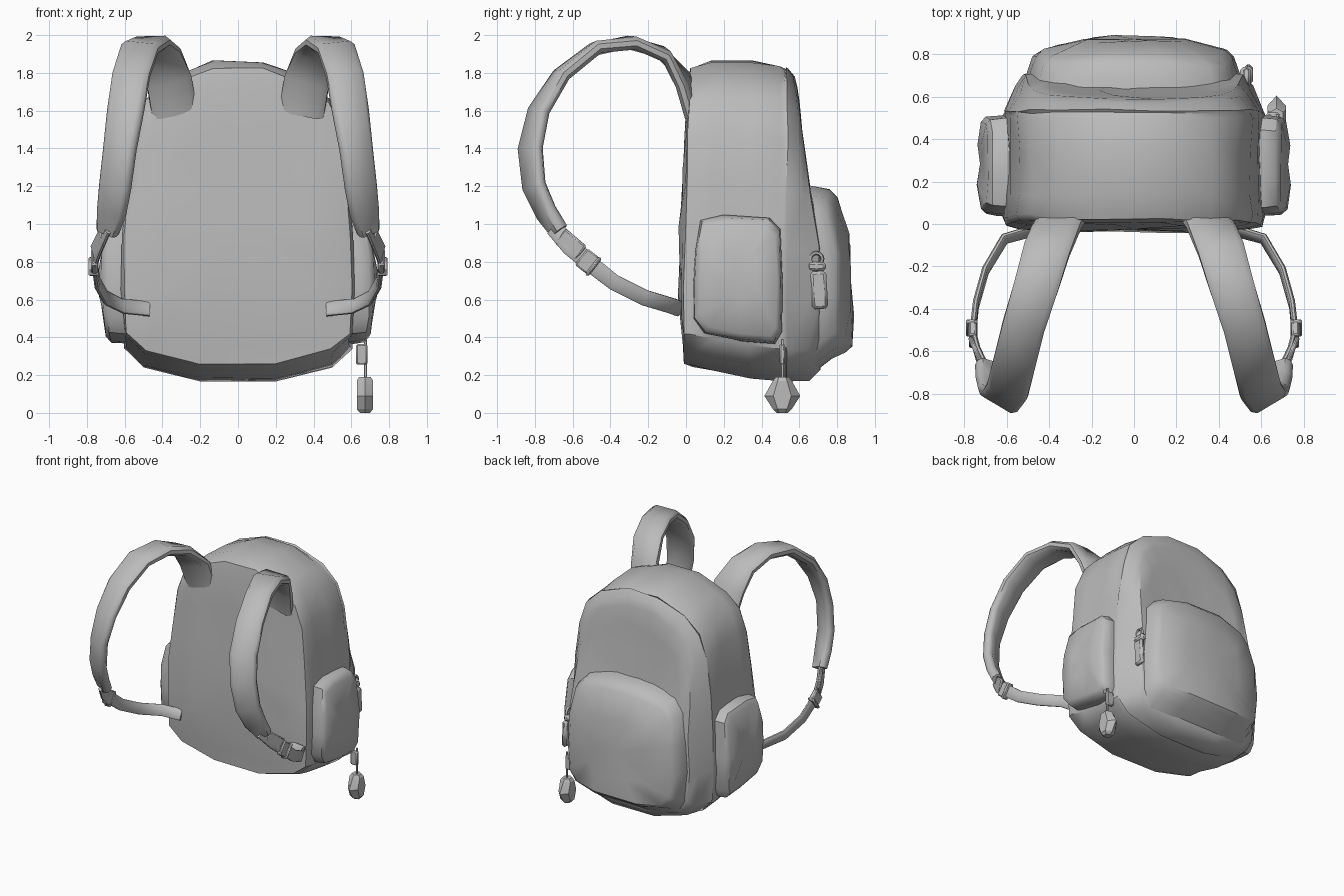
import bpy, bmesh, math, random
from mathutils import Vector, Matrix

random.seed(4)
cube = bpy.data.objects.get("Cube")
if cube:
    bpy.data.objects.remove(cube, do_unlink=True)

canvas = bpy.data.materials.new("canvas_grey")
canvas.use_nodes = True
canvas.diffuse_color = (0.5, 0.5, 0.5, 1)
canvas.node_tree.nodes["Principled BSDF"].inputs["Base Color"].default_value = (0.5, 0.5, 0.5, 1)


def finish(bm, name, angle=40):
    bmesh.ops.recalc_face_normals(bm, faces=bm.faces)
    mesh = bpy.data.meshes.new(name)
    bm.to_mesh(mesh)
    bm.free()
    mesh.materials.append(canvas)
    ob = bpy.data.objects.new(name, mesh)
    bpy.context.collection.objects.link(ob)
    bpy.ops.object.select_all(action="DESELECT")
    ob.select_set(True)
    bpy.context.view_layer.objects.active = ob
    bpy.ops.object.shade_smooth_by_angle(angle=math.radians(angle))
    return ob


def loft(name, rings, angle=40, crumple=0.0):
    """Skin closed rings of points and cap both ends."""
    bm = bmesh.new()
    rows = []
    for ring in rings:
        rows.append([bm.verts.new(Vector(p) + crumple * Vector(
            [random.uniform(-1, 1) for _ in range(3)])) for p in ring])
    n = len(rows[0])
    for a, b in zip(rows, rows[1:]):
        for i in range(n):
            j = (i + 1) % n
            bm.faces.new((a[i], a[j], b[j], b[i]))
    caps = [bm.faces.new(rows[0]), bm.faces.new(rows[-1])]
    bmesh.ops.poke(bm, faces=caps)
    return finish(bm, name, angle)


def mirrored(half):
    return half + [(-x, z) for x, z in reversed(half)]


def box(name, centre, size, rot=None, bevel=0.008):
    bm = bmesh.new()
    bmesh.ops.create_cube(bm, size=1, matrix=Matrix.Diagonal((*size, 1)))
    bmesh.ops.bevel(bm, geom=bm.edges[:], offset=bevel, segments=1, affect="EDGES")
    if rot:
        bmesh.ops.rotate(bm, verts=bm.verts, matrix=rot)
    bmesh.ops.translate(bm, verts=bm.verts, vec=centre)
    return finish(bm, name)


def sweep(name, path, thick, side):
    """Flat band along a path of (centre, width hint, half width)."""
    rings = []
    for i, (c, hint, hw) in enumerate(path):
        t = Vector(path[min(i + 1, len(path) - 1)][0]) - Vector(path[max(i - 1, 0)][0])
        t.normalize()
        w = Vector(hint)
        w = (w - t * w.dot(t)).normalized()
        n = t.cross(w)
        ring = []
        for u, v in ((-1, -.4), (-.75, -1), (.75, -1), (1, -.4), (1, .4), (.75, 1), (-.75, 1), (-1, .4)):
            p = Vector(c) + w * u * hw + n * v * thick
            ring.append((p.x * side, p.y, p.z))
        rings.append(ring)
    return loft(name, rings, 50)


# Main bag: arched outline lofted from the back panel to the outer shell
arch = mirrored([(.2, .165), (.5, .24), (.6, .34), (.62, .6), (.61, .9), (.59, 1.2),
                 (.555, 1.48), (.49, 1.66), (.37, 1.77), (.13, 1.86)])


def bag_ring(y, sx, low, top, lean=0.0):
    ring = []
    for x, z in arch:
        f = (z - .165) / 1.695
        ring.append((x * sx, y + lean * min(1 - f, .6), low + f * (top - low)))
    return ring


loft("main_bag", [
    bag_ring(.0, .6, .6, 1.5, -.06),
    bag_ring(.01, .88, .36, 1.73, -.05),
    bag_ring(.02, .98, .265, 1.82, -.05),
    bag_ring(.05, 1.0, .25, 1.835, -.03),
    bag_ring(.14, .985, .225, 1.86),
    bag_ring(.34, .98, .18, 1.86),
    bag_ring(.5, 1.0, .165, 1.83),
    bag_ring(.525, .985, .175, 1.82),
    bag_ring(.535, .99, .165, 1.825),
    bag_ring(.57, .9, .175, 1.78, .13),
    bag_ring(.585, .84, .23, 1.72, .2),
    bag_ring(.6, .7, .3, 1.58, .2),
    bag_ring(.62, .45, .5, 1.35, .15)], 40, .007)

# Large outer pocket, bulging towards its middle and sloping back at the top
pocket = mirrored([(.2, .31), (.4, .34), (.47, .42), (.485, .62), (.47, .85),
                   (.44, 1.05), (.36, 1.14), (.15, 1.19)])


def pocket_ring(y, s, bulge, drop=0.0):
    ring = []
    for x, z in pocket:
        h = .72 + (z - .72) * s
        ring.append((x * s, y + bulge * (1 - (x * s / .49) ** 2) - .28 * max(0, h - .86),
                     h - drop * max(0, .6 - z) / .3))
    return ring


loft("outer_pocket", [
    pocket_ring(.6, 1.05, 0, .1), pocket_ring(.7, 1.04, 0, .06), pocket_ring(.745, 1.01, .03, .02),
    pocket_ring(.785, .98, .07), pocket_ring(.8, .9, .09),
    pocket_ring(.8, .5, .09)], 40, .005)

# Side pockets: outline in depth and height, lofted outwards
panel = [(.04, .5), (.1, .42), (.3, .38), (.47, .365), (.505, .43), (.51, .7),
         (.5, .97), (.44, 1.03), (.2, 1.045), (.08, 1.02), (.05, .85), (.04, .68)]


def side_ring(x, s, side):
    return [(side * (x - .16 * max(0, z - .85) - .12 * max(0, .55 - z)),
             .28 + (y - .28) * s, .7 + (z - .7) * s) for y, z in panel]


for label, side in (("left", 1), ("right", -1)):
    loft(label + "_side_pocket", [side_ring(x, s, side) for x, s in (
        (.54, 1.0), (.64, 1.0), (.695, .97), (.72, .88), (.74, .4))], 40, .004)

    # Padded shoulder strap
    anchor, flat, turned = (1, 0, -.45), (1, 0, 0), (.86, .5, 0)
    sweep(label + "_shoulder_strap", [
        ((.335, .035, 1.58), anchor, .12), ((.365, -.015, 1.76), anchor, .12),
        ((.41, -.12, 1.9), flat, .11), ((.46, -.29, 1.96), flat, .105),
        ((.52, -.48, 1.93), flat, .1), ((.565, -.66, 1.79), (.95, .2, 0), .1),
        ((.595, -.78, 1.6), (.92, .35, 0), .1), ((.625, -.825, 1.4), turned, .095),
        ((.65, -.805, 1.2), turned, .09), ((.67, -.74, 1.06), turned, .08),
        ((.69, -.67, .96), turned, .06)], .035, side)

    # Adjustable webbing running back to the bag
    rise = (0, .5, .85)
    sweep(label + "_webbing", [
        ((.69, -.7, .98), rise, .045), ((.735, -.61, .88), rise, .05),
        ((.76, -.52, .8), rise, .045), ((.745, -.38, .69), rise, .042),
        ((.7, -.22, .61), rise, .042), ((.61, -.07, .565), rise, .042),
        ((.47, -.03, .55), rise, .042)], .014, side)

    # Buckle with a raised bar
    tilt = Matrix.Rotation(math.radians(-38), 3, "X")
    box(label + "_buckle", (side * .76, -.52, .8), (.035, .09, .11), tilt)
    box(label + "_buckle_bar", (side * .765, -.49, .775), (.055, .022, .12), tilt)
    box(label + "_strap_flap", (side * .74, -.61, .89), (.022, .15, .1),
        Matrix.Rotation(side * -.4, 3, "Z") @ tilt)


def ring_loop(name, centre, radius, tube):
    bpy.ops.mesh.primitive_torus_add(
        major_segments=12, minor_segments=6, major_radius=radius, minor_radius=tube,
        location=centre, rotation=(0, math.pi / 2, 0))
    ob = bpy.context.object
    ob.name = name
    ob.data.materials.append(canvas)
    bpy.ops.object.shade_smooth_by_angle(angle=math.radians(60))


# Zip pull on the outer pocket
ring_loop("pocket_zip_ring", (.53, .69, .815), .032, .011)
box("pocket_zip_slider", (.525, .69, .775), (.05, .1, .05), bevel=.015)
box("pocket_zip_tag", (.54, .705, .65), (.04, .085, .2), Matrix.Rotation(.06, 3, "X"), .015)

# Hanging charm on the side zip
box("charm_slider", (.655, .51, .31), (.06, .03, .11))
box("charm_cord", (.675, .51, .27), (.014, .014, .24), bevel=.002)
charm = [(.51, .035, .19), (.51, .05, .17), (.51, .095, .09), (.51, .05, .02), (.51, .03, .0)]
loft("charm", [[(.672 + .05 * math.cos(a) * min(1, r / .05), y + r * math.sin(a), z)
                for a in [k * math.tau / 6 + math.pi / 6 for k in range(6)]]
               for y, r, z in charm], 20)
